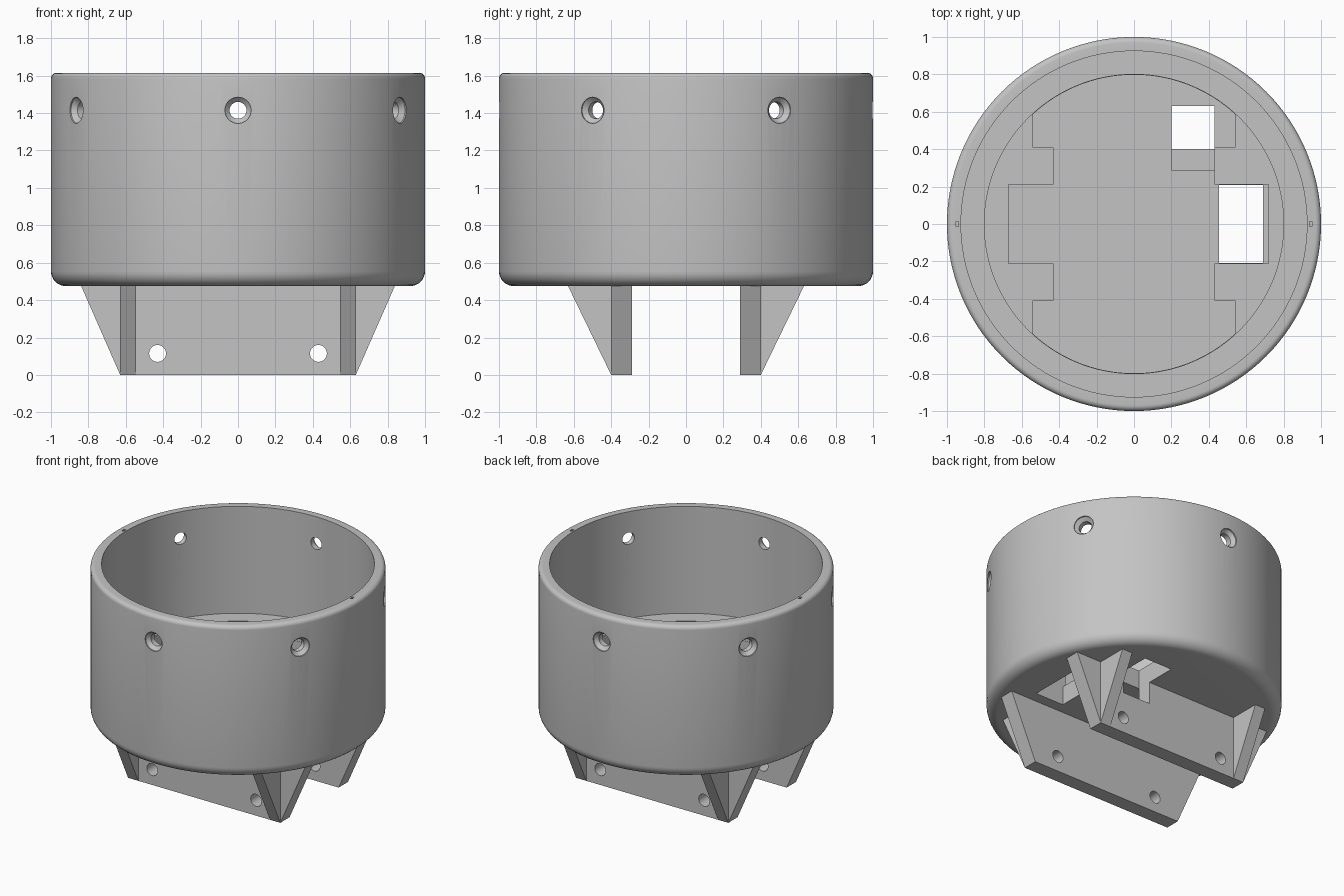
import bpy, bmesh, math
from mathutils import Matrix, Vector

if "Cube" in bpy.data.objects:
    bpy.data.objects.remove(bpy.data.objects["Cube"], do_unlink=True)

grey = bpy.data.materials.new("plain grey")
grey.use_nodes = True
GREY = (0.55, 0.55, 0.55, 1)
grey.diffuse_color = GREY
grey.node_tree.nodes["Principled BSDF"].inputs["Base Color"].default_value = GREY

BASE, TOP, LEDGE, DISC, POCKET = 0.475, 1.615, 0.815, 0.715, 0.615


def finish(bm, name):
    bmesh.ops.remove_doubles(bm, verts=bm.verts, dist=1e-5)
    bmesh.ops.recalc_face_normals(bm, faces=bm.faces)
    mesh = bpy.data.meshes.new(name)
    bm.to_mesh(mesh)
    bm.free()
    mesh.materials.append(grey)
    ob = bpy.data.objects.new(name, mesh)
    bpy.context.collection.objects.link(ob)
    return ob


def prism(name, outline, axis, a, b):
    """Extrude a 2D outline along one axis from a to b."""
    def place(u, v):
        return {"x": (a, u, v), "y": (u, a, v), "z": (u, v, a)}[axis]
    bm = bmesh.new()
    face = bm.faces.new([bm.verts.new(place(u, v)) for u, v in outline])
    ext = bmesh.ops.extrude_face_region(bm, geom=[face])
    step = Vector([b - a if axis == k else 0 for k in "xyz"])
    bmesh.ops.translate(bm, vec=step,
                        verts=[g for g in ext["geom"] if isinstance(g, bmesh.types.BMVert)])
    return finish(bm, name)


def box(name, x0, x1, y0, y1, z0, z1):
    return prism(name, [(x0, y0), (x1, y0), (x1, y1), (x0, y1)], "z", z0, z1)


def lathe(name, profile, steps):
    bm = bmesh.new()
    vs = [bm.verts.new((r, 0, z)) for r, z in profile]
    edges = [bm.edges.new(p) for p in zip(vs, vs[1:])]
    bmesh.ops.spin(bm, geom=vs + edges, cent=(0, 0, 0), axis=(0, 0, 1),
                   angle=2 * math.pi, steps=steps)
    return finish(bm, name)


def boolean(ob, other, op="DIFFERENCE"):
    mod = ob.modifiers.new("cut", "BOOLEAN")
    mod.operation, mod.solver, mod.object = op, "EXACT", other
    bpy.context.view_layer.objects.active = ob
    bpy.ops.object.modifier_apply(modifier=mod.name)
    bpy.data.objects.remove(other, do_unlink=True)


def arc(cx, cz, r, start, end, n=6):
    angles = [math.radians(start + (end - start) * i / n) for i in range(n + 1)]
    return [(cx + r * math.cos(t), cz + r * math.sin(t)) for t in angles]


# Cup: rounded outside, stepped floor inside
profile = [(0, BASE)] + arc(0.92, BASE + 0.08, 0.08, -90, 0, 8)
profile += arc(0.97, TOP - 0.03, 0.03, 0, 90)
profile += [(0.925, TOP), (0.925, LEDGE), (0.8, LEDGE), (0.8, DISC), (0, DISC)]
cup = lathe("cup", profile, 128)

# Stepped pocket in the floor, its two ends following the round step
R = 0.798
end = math.degrees(math.acos(0.54 / R))
pocket = [(0.72, -0.21), (0.72, 0.21), (0.43, 0.21), (0.43, 0.41), (0.54, 0.41)]
pocket += arc(0, 0, R, end, 180 - end, 24)
pocket += [(-0.54, 0.41), (-0.43, 0.41), (-0.43, 0.21), (-0.67, 0.21)]
pocket += [(-0.67, -0.21), (-0.43, -0.21), (-0.43, -0.41), (-0.54, -0.41)]
pocket += arc(0, 0, R, 180 + end, 360 - end, 24)
pocket += [(0.54, -0.41), (0.43, -0.41), (0.43, -0.21)]
boolean(cup, prism("pocket_cutter", pocket, "z", POCKET, DISC + 0.05))

# Openings through the floor
boolean(cup, box("side_opening", 0.455, 0.69, -0.209, 0.209, 0.4, POCKET + 0.05))
boolean(cup, box("rear_opening", 0.2, 0.43, 0.29, 0.63, 0.4, POCKET + 0.05))

# Six countersunk screw holes around the wall
for i in range(6):
    cutter = lathe("screw_cutter", [(0, 0.85), (0.045, 0.85), (0.045, 0.965),
                                    (0.07, 0.99), (0.07, 1.05), (0, 1.05)], 32)
    cutter.data.transform(Matrix.Translation((0, 0, 1.415))
                          @ Matrix.Rotation(math.radians(30 + 60 * i), 4, "Z")
                          @ Matrix.Rotation(math.pi / 2, 4, "Y"))
    boolean(cup, cutter)

# Small alignment marks on the rim
for s in (-1, 1):
    x = s * 0.945
    boolean(cup, box("mark_cutter", x - 0.008, x + 0.008, -0.014, 0.014, TOP - 0.04, TOP + 0.1))

# Two mounting brackets: tapered plate, outer gussets and bolt holes
H = BASE + 0.015
for name, s in (("front_bracket", -1), ("rear_bracket", 1)):
    plate = prism(name, [(-0.63, 0), (0.63, 0), (0.845, H), (-0.845, H)], "y", s * 0.29, s * 0.4)
    for side in (-1, 1):
        gusset = prism("gusset", [(s * 0.35, 0), (s * 0.4, 0), (s * 0.638, H), (s * 0.35, H)],
                       "x", side * 0.545, side * 0.63)
        boolean(plate, gusset, "UNION")
        boolean(plate, prism("bolt_cutter", arc(side * 0.43, 0.115, 0.045, 0, 348.75, 31),
                             "y", s * 0.2, s * 0.5))
    if s > 0:
        boolean(plate, box("notch_cutter", 0.2, 0.43, 0.2, 0.5, 0.31, 0.6))

# Smooth round surfaces, crisp edges
bpy.ops.object.select_all(action="DESELECT")
for ob in bpy.context.collection.objects:
    if ob.type == "MESH" and ob.name in ("cup", "front_bracket", "rear_bracket"):
        ob.select_set(True)
bpy.context.view_layer.objects.active = cup
bpy.ops.object.shade_smooth_by_angle(angle=math.radians(30))
